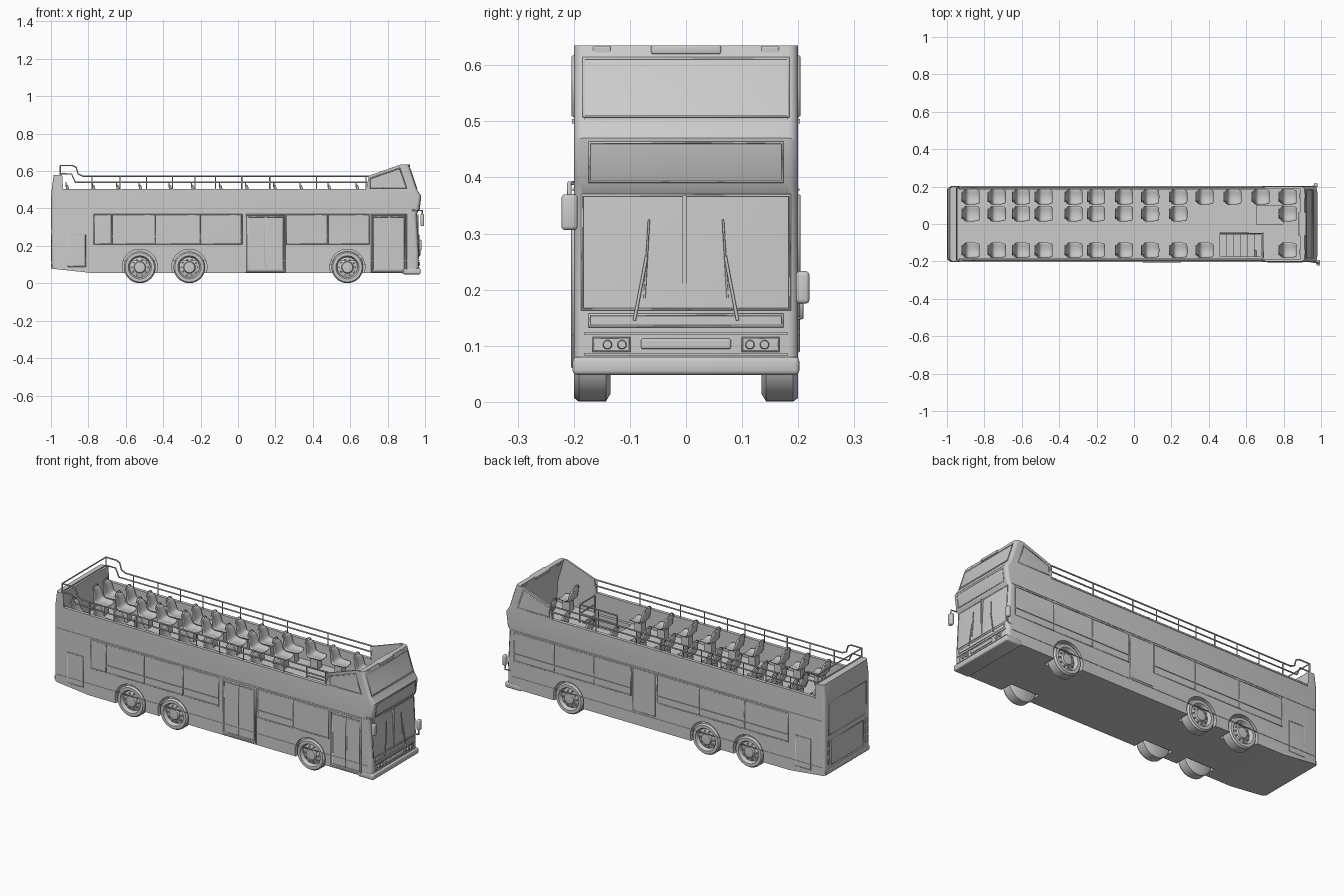
import bpy, bmesh, math
from mathutils import Vector, Matrix

if "Cube" in bpy.data.objects:
    bpy.data.objects.remove(bpy.data.objects["Cube"])

def link(name, bm):
    bmesh.ops.recalc_face_normals(bm, faces=bm.faces)
    me = bpy.data.meshes.new(name)
    bm.to_mesh(me)
    bm.free()
    ob = bpy.data.objects.new(name, me)
    bpy.context.collection.objects.link(ob)
    return ob

def activate(ob):
    bpy.ops.object.select_all(action='DESELECT')
    ob.select_set(True)
    bpy.context.view_layer.objects.active = ob

def smooth(ob, deg=35):
    activate(ob)
    bpy.ops.object.shade_smooth_by_angle(angle=math.radians(deg))
    return ob

def box(name, x, y, z, bevel=0):
    bm = bmesh.new()
    bmesh.ops.create_cube(bm, size=1)
    for v in bm.verts:
        v.co = Vector([(a + b) / 2 + c * (b - a) for (a, b), c in zip((x, y, z), v.co)])
    if bevel:
        bmesh.ops.bevel(bm, geom=bm.edges[:], offset=bevel, segments=3, profile=0.5, affect='EDGES')
    return link(name, bm)

def prism(name, pts, y0, y1):
    bm = bmesh.new()
    a = [bm.verts.new((x, y0, z)) for x, z in pts]
    b = [bm.verts.new((x, y1, z)) for x, z in pts]
    bm.faces.new(a)
    bm.faces.new(b[::-1])
    for i in range(len(pts)):
        j = (i + 1) % len(pts)
        bm.faces.new((a[i], b[i], b[j], a[j]))
    return link(name, bm)

def tube(name, pts, r=0.004, closed=False, res=1):
    cu = bpy.data.curves.new(name, 'CURVE')
    cu.dimensions = '3D'
    cu.bevel_depth, cu.bevel_resolution, cu.use_fill_caps = r, res, True
    sp = cu.splines.new('POLY')
    sp.points.add(len(pts) - 1)
    for p, q in zip(sp.points, pts):
        p.co = (*q, 1)
    sp.use_cyclic_u = closed
    ob = bpy.data.objects.new(name, cu)
    bpy.context.collection.objects.link(ob)
    activate(ob)
    bpy.ops.object.convert(target='MESH')
    return bpy.context.object

def side_frame(name, x0, x1, z0, z1, s, r=0.004):
    y = s * 0.2
    return tube(name, [(x0, y, z0), (x1, y, z0), (x1, y, z1), (x0, y, z1)], r, True, 0)

FRONT = [(.055, .965), (.16, .966), (.37, .955), (.39, .968), (.47, .978), (.505, .955), (.635, .912)]
def fx(z):
    for (z0, x0), (z1, x1) in zip(FRONT, FRONT[1:]):
        if z <= z1:
            return x0 + (x1 - x0) * (z - z0) / (z1 - z0)
    return .912

def front_frame(name, y0, y1, z0, z1, r=0.003):
    return tube(name, [(fx(z), y, z) for y, z in ((y0, z0), (y1, z0), (y1, z1), (y0, z1))], r, True, 0)

# body: extruded side profile with rounded front and rear corners
profile = [(x, z) for z, x in FRONT] + [(.87, .635), (.70, .575), (.685, .50), (-.935, .50), (-.94, .58),
           (-.985, .58), (-.996, .5), (-.996, .078), (-.78, .055)]
body = prism("bus_body", profile, -.2, .2)
bm = bmesh.new()
bm.from_mesh(body.data)
corner = [e for e in bm.edges if abs(e.verts[0].co.y - e.verts[1].co.y) < 1e-5
          and (min(v.co.x for v in e.verts) > .9 or max(v.co.x for v in e.verts) < -.98)]
bmesh.ops.bevel(bm, geom=corner, offset=.018, segments=4, profile=.5, affect='EDGES')
bm.to_mesh(body.data)
bm.free()

# cut the open deck, stairwell, floor opening and wheel arches
WHEELS = (-.525, -.26, .585)
cutters = [prism("deck_cutter", [(-.94, .39), (.93, .39), (.925, .5), (.885, .64), (.885, .8), (-.94, .8)], -.19, .19),
           box("stair_cutter", (.46, .68), (-.175, -.055), (.1, .45)),
           box("well_cutter", (.655, .80), (0, .1), (.1, .45))]
for wx in WHEELS:
    for s in (-1, 1):
        bm = bmesh.new()
        bmesh.ops.create_cone(bm, cap_ends=True, segments=40, radius1=.094, radius2=.094, depth=.13,
                              matrix=Matrix.Translation((wx, s * .19, .088)) @ Matrix.Rotation(math.pi / 2, 4, 'X'))
        cutters.append(link("arch_cutter", bm))
for c in cutters:
    m = body.modifiers.new("cut", 'BOOLEAN')
    m.operation, m.object, m.solver = 'DIFFERENCE', c, 'EXACT'
    activate(body)
    bpy.ops.object.modifier_apply(modifier=m.name)
    bpy.data.objects.remove(c)
smooth(body, 30)

# staircase and its guard rail
for i in range(6):
    x = .46 + i * .037
    box("stair_step", (x, x + .037), (-.175, -.055), (.1, .36 - i * .045))
for z in (.44, .49):
    tube("stair_rail", [(.46, -.05, z), (.69, -.05, z), (.69, -.18, z)], .004)
for x, y in ((.46, -.05), (.575, -.05), (.69, -.05), (.69, -.18)):
    tube("stair_rail_post", [(x, y, .388), (x, y, .49)], .004)

# wheels: lathed tyre and rim with bolts
prof = [(0, 0), (.072, 0), (.085, .008), (.085, .056), (.078, .065), (.062, .065), (.058, .060), (.054, .045),
        (.032, .052), (.028, .062), (0, .064)]
bm = bmesh.new()
vs = [bm.verts.new((r, -.135 - w, 0)) for r, w in prof]
es = [bm.edges.new(p) for p in zip(vs, vs[1:])]
bmesh.ops.spin(bm, geom=vs + es, cent=(0, 0, 0), axis=(0, 1, 0), angle=math.tau, steps=40)
bmesh.ops.remove_doubles(bm, verts=bm.verts, dist=1e-4)
for i in range(10):
    a = math.tau * i / 10
    bmesh.ops.create_cone(bm, cap_ends=True, segments=8, radius1=.005, radius2=.004, depth=.012, matrix=
                          Matrix.Translation((.042 * math.cos(a), -.186, .042 * math.sin(a))) @ Matrix.Rotation(math.pi / 2, 4, 'X'))
wheel = smooth(link("wheel", bm))
for wx in WHEELS:
    for s in (0, 1):
        w = wheel if (wx, s) == (WHEELS[0], 0) else wheel.copy()
        if w != wheel:
            bpy.context.collection.objects.link(w)
        w.location, w.rotation_euler = (wx, 0, .0855), (0, 0, math.pi * s)

# seat: curved bucket shell, handle loop and pedestal
rows = [(.045, .442, .034), (.035, .450, .040), (-.005, .445, .043), (-.028, .450, .043), (-.038, .475, .042),
        (-.045, .505, .038), (-.050, .528, .024)]
bm = bmesh.new()
grid = []
for i, (x, z, w) in enumerate(rows):
    row = []
    for k in (-1, -.6, 0, .6, 1):
        curl = .010 * k * k
        row.append(bm.verts.new((x + (curl if i > 3 else 0), w * k, z + (curl if i <= 3 else 0))))
    grid.append(row)
for r0, r1 in zip(grid, grid[1:]):
    for k in range(4):
        bm.faces.new((r0[k], r0[k + 1], r1[k + 1], r1[k]))
seat = link("seat", bm)
m = seat.modifiers.new("thickness", 'SOLIDIFY')
m.thickness, m.offset = .010, 0
seat.modifiers.new("round", 'SUBSURF').levels = 1
activate(seat)
bpy.ops.object.convert(target='MESH')
seat = smooth(bpy.context.object, 60)
handle = smooth(tube("seat_handle", [(-.049, .026 * math.cos(math.pi * i / 8), .515 + .025 * math.sin(math.pi * i / 8))
                                     for i in range(9)], .003), 60)
pedestal = box("seat_pedestal", (-.022, .022), (-.02, .02), (.388, .442))
xs = (-.87, -.73, -.6, -.48, -.32, -.2, -.05, .09, .24, .38, .53, .68, .825)
spots = [(x, .145) for x in xs] + [(x, .055) for x in xs[:9] + xs[12:]] + [(x, -.14) for x in xs[:10] + xs[12:]]
for n, (x, y) in enumerate(spots):
    for part in (seat, handle, pedestal):
        o = part if n == 0 else part.copy()
        if n:
            bpy.context.collection.objects.link(o)
        o.location = (x, y, 0)

# deck railing, raised around the rear
half = [(.70, .573), (-.83, .573), (-.855, .585), (-.865, .62), (-.885, .63), (-.95, .63)]
loop = [(x, -.193, z) for x, z in half] + [(x, .193, z) for x, z in half[::-1]]
smooth(tube("top_rail", loop, .004), 50)
smooth(tube("middle_rail", [(.70, -.193, .54), (-.87, -.193, .54), (-.89, -.193, .585), (-.95, -.193, .585), (-.95, .193, .585),
                            (-.89, .193, .585), (-.87, .193, .54), (.70, .193, .54)], .004), 50)
for s in (-1, 1):
    for x in (-.78, -.63, -.49, -.35, -.23, -.12, .02, .17, .42, .685):
        tube("rail_post", [(x, s * .193, .49), (x, s * .193, .573)], .003)
    tube("rear_rail_post", [(-.95, s * .193, .57), (-.95, s * .193, .63)], .004)

# side trim on both sides
for s in (-1, 1):
    y = (s * .2 - .002, s * .2 + .002)
    box("waist_trim", (-.98, .94), y, (.376, .380))
    box("skirt_trim", (-.98, .94), y, (.118, .121))
    box("deck_edge_trim", (-.935, .69), (s * .194 - .009, s * .194 + .009), (.496, .504))
    side_frame("service_hatch", -.91, -.815, .09, .26, s, .003)
    tube("cab_window_frame", [(x, s * .2, z) for x, z in ((.705, .51), (.705, .56), (.865, .615), (.9, .51))], .004, True, 0)

# windows and doors
for x0, x1 in ((-.77, -.675), (-.675, -.44), (-.44, -.2), (-.2, .02), (.26, .48), (.48, .70)):
    side_frame("window_frame", x0, x1, .21, .368, -1)
for x0, x1 in ((-.675, .02), (.26, .48)):
    box("window_bar", (x0, x1), (-.204, -.198), (.247, .253))
for x0, x1 in ((.045, .25), (.715, .90)):
    side_frame("door_frame", x0, x1, .062, .366, -1, .005)
    xm = (x0 + x1) / 2
    for a, b in ((x0 + .01, xm - .004), (xm + .004, x1 - .01)):
        side_frame("door_leaf", a, b, .075, .355, -1, .003)
for x0, x1 in zip((-.77, -.5, -.22, .2, .43, .675), (-.5, -.22, .04, .43, .675, .92)):
    side_frame("window_frame", x0, x1, .21, .368, 1)
    box("window_bar", (x0, x1), (.198, .204), (.247, .252))
side_frame("emergency_door", .05, .19, .13, .368, 1, .003)

# front face: windscreens, panels, wipers, lights, bumper
front_frame("upper_windscreen", -.182, .182, .509, .612, .004)
front_frame("destination_panel", -.172, .172, .392, .462)
front_frame("lower_windscreen", -.185, .185, .165, .368, .003)
front_frame("front_panel", -.172, .172, .135, .155)
box("windscreen_divider", (.94, .966), (-.006, .001), (.167, .368))
for z in (.505, .122, .085):
    box("front_trim", (fx(z) - .02, fx(z) + .004), (-.182, .182), (z - .002, z + .002))
box("centre_grille", (.95, .972), (-.08, .08), (.094, .113), .004)
for s in (-1, 1):
    tube("wiper_arm", [(.969, s * .092, .145), (.967, s * .07, .26)], .003)
    tube("wiper_blade", [(.964, s * .074, .185), (.962, s * .066, .325)], .002)
    front_frame("headlight_surround", s * .10, s * .165, .09, .114, .002)
    for y in (.114, .14):
        bm = bmesh.new()
        bmesh.ops.create_cone(bm, cap_ends=True, segments=20, radius1=.009, radius2=.007, depth=.012, matrix=
                              Matrix.Translation((.967, s * y, .102)) @ Matrix.Rotation(math.pi / 2, 4, 'Y'))
        smooth(link("headlight", bm))
    box("roof_marker", (.885, .916), (s * .15 - .016, s * .15 + .016), (.618, .634), .003)
smooth(box("roof_visor", (.88, .92), (-.062, .062), (.62, .635), .003))
smooth(box("front_bumper", (.88, .976), (-.202, .202), (.048, .08), .008))

# mirrors
smooth(box("near_mirror", (.975, .995), (-.222, -.193), (.306, .37), .007))
tube("near_mirror_arm", [(.93, -.198, .39), (.985, -.208, .39), (.985, -.208, .36)], .004)
smooth(box("far_mirror", (.962, .982), (.196, .22), (.175, .233), .007))
tube("far_mirror_arm", [(.94, .196, .15), (.972, .206, .15), (.972, .206, .18)], .004)

# rear face: window outline, engine hatch, lamps, bumper
def rear_frame(name, y, z0, z1):
    tube(name, [(-.996, -y, z0), (-.996, y, z0), (-.996, y, z1), (-.996, -y, z1)], .003, True, 0)
rear_frame("rear_panel", .165, .29, .47)
rear_frame("engine_hatch", .14, .12, .26)
box("rear_bumper", (-1.0, -.96), (-.19, .19), (.08, .105), .004)
for s in (-1, 1):
    for z in (.13, .18, .23):
        box("rear_lamp", (-1.0, -.985), (s * .165 - .01, s * .165 + .01), (z, z + .035), .003)
